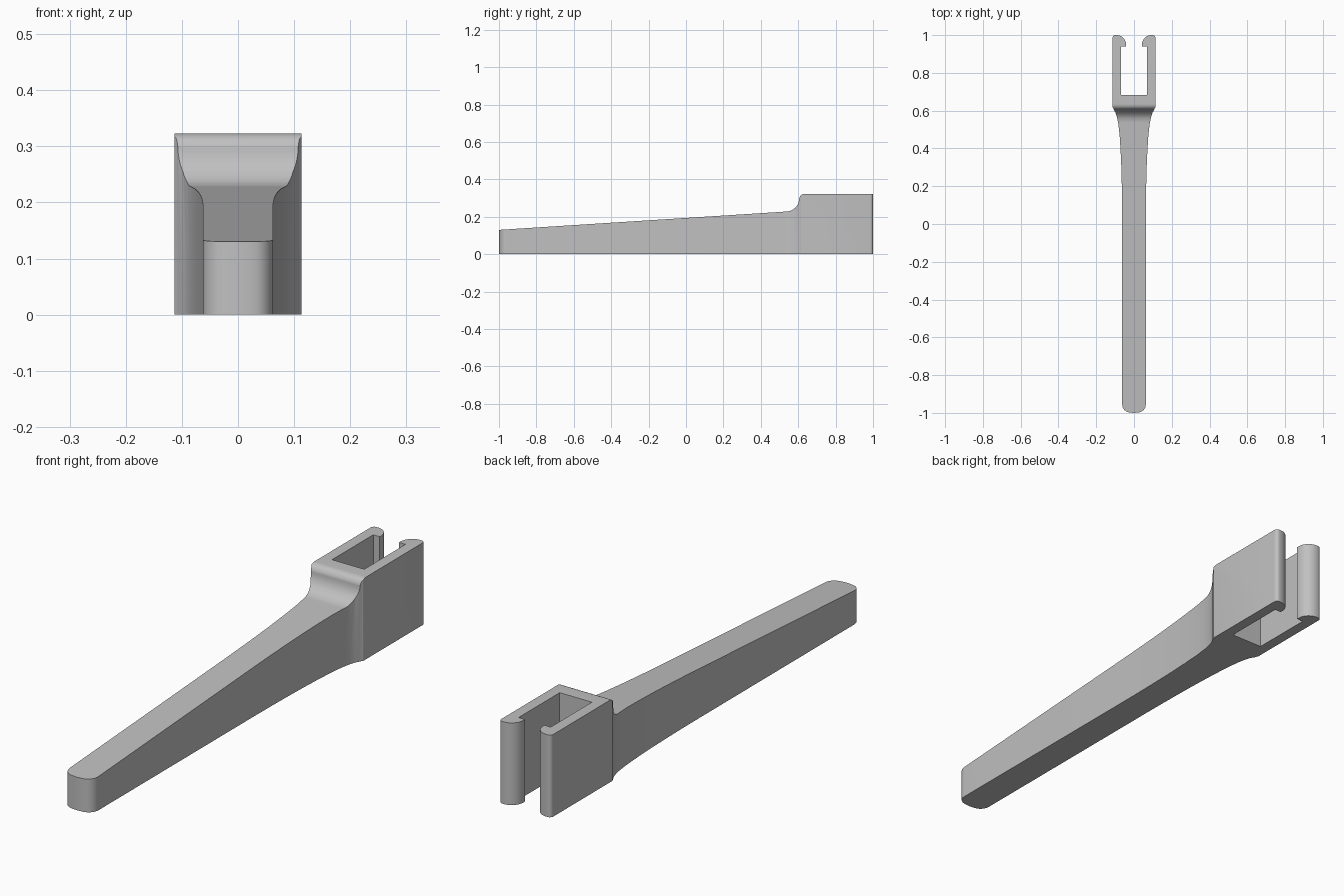
import bpy, bmesh
from math import sin, cos, radians
from mathutils import Vector

cube = bpy.data.objects.get("Cube")
if cube:
    bpy.data.objects.remove(cube, do_unlink=True)

grey = bpy.data.materials.new("plain grey")
grey.use_nodes = True
grey.diffuse_color = (0.53, 0.53, 0.53, 1)
grey.node_tree.nodes["Principled BSDF"].inputs["Base Color"].default_value = grey.diffuse_color


def arc(cx, cy, rx, ry, start, end, steps=10):
    """Points along an elliptical arc, angles in degrees."""
    angles = [radians(start + (end - start) * i / steps) for i in range(steps + 1)]
    return [(cx + rx * cos(a), cy + ry * sin(a)) for a in angles]


def prism(name, points, direction):
    """Closed solid made by sweeping a flat outline along a direction."""
    bm = bmesh.new()
    face = bm.faces.new([bm.verts.new(p) for p in points])
    swept = bmesh.ops.extrude_face_region(bm, geom=[face])["geom"]
    bmesh.ops.translate(bm, vec=Vector(direction),
                        verts=[v for v in swept if isinstance(v, bmesh.types.BMVert)])
    bmesh.ops.recalc_face_normals(bm, faces=bm.faces)
    mesh = bpy.data.meshes.new(name)
    bm.to_mesh(mesh)
    bm.free()
    mesh.materials.append(grey)
    obj = bpy.data.objects.new(name, mesh)
    bpy.context.collection.objects.link(obj)
    return obj


# Half of the plan outline: rounded tip, slim handle, flared neck
half = [(0.022, -0.998)] + arc(0.0225, -0.955, 0.04, 0.042, -80, 0)
half += [(0.0625, 0.0), (0.063, 0.1), (0.0645, 0.2), (0.067, 0.3), (0.071, 0.39),
         (0.076, 0.47), (0.083, 0.53), (0.090, 0.565), (0.098, 0.59), (0.107, 0.605)]
half += arc(0.104, 0.62, 0.009, 0.009, -50, 0, 4)
# Clip arm with its rounded hook, then the inside of the slot
half += arc(0.098, 0.985, 0.015, 0.015, 0, 90, 6)
half += arc(0.092, 0.95, 0.05, 0.05, 90, 180)
half += [(0.042, 0.94), (0.07, 0.94), (0.07, 0.684)]
outline = [(0, -1.0)] + half + [(-x, y) for x, y in reversed(half)]
body = prism("clip_handle", [(x, y, -0.1) for x, y in outline], (0, 0, 0.6))

# Side profile: sloping top, hollow step, rounded block
profile = [(1.1, 0), (-1.1, 0), (-1.1, 0.1237)]
profile += arc(0.535, 0.298, 0.07, 0.07, -90, 0)
profile += arc(0.635, 0.293, 0.03, 0.03, 180, 90, 8) + [(1.1, 0.323)]
cutter = prism("side_profile_cutter", [(-0.3, y, z) for y, z in profile], (0.6, 0, 0))
cutter.hide_render = True

# Keep only the shape common to both outlines
trim = body.modifiers.new("Side profile", "BOOLEAN")
trim.operation = "INTERSECT"
trim.solver = "EXACT"
trim.object = cutter
bpy.ops.object.select_all(action="DESELECT")
body.select_set(True)
bpy.context.view_layer.objects.active = body
bpy.ops.object.modifier_apply(modifier=trim.name)
bpy.data.objects.remove(cutter, do_unlink=True)
bpy.ops.object.shade_smooth_by_angle(angle=radians(30))
